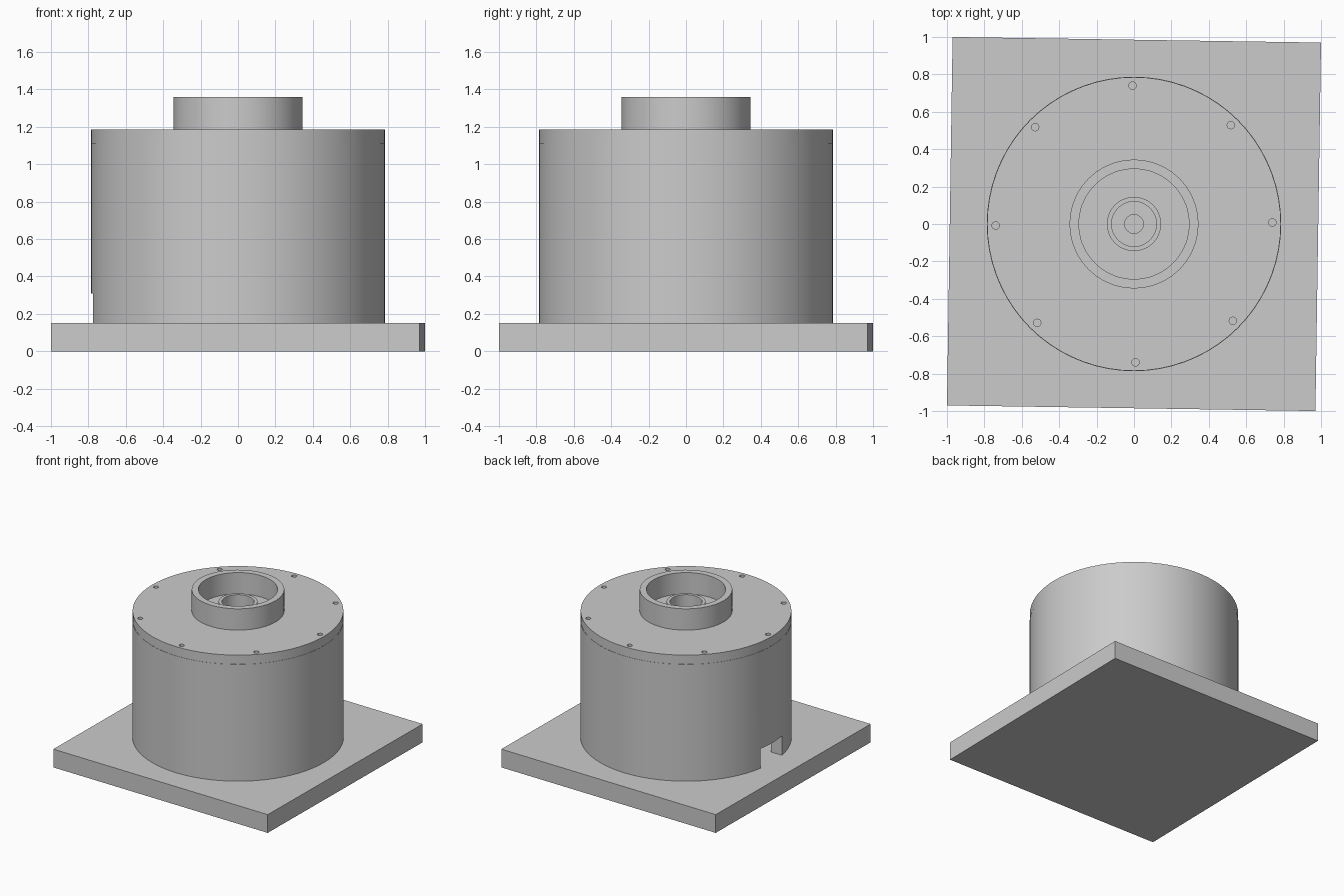
import bpy, bmesh, math

if "Cube" in bpy.data.objects:
    bpy.data.objects.remove(bpy.data.objects["Cube"], do_unlink=True)

GREY = (0.6, 0.6, 0.6, 1.0)
mat = bpy.data.materials.new("plain grey")
mat.use_nodes = True
mat.diffuse_color = GREY
mat.node_tree.nodes["Principled BSDF"].inputs["Base Color"].default_value = GREY


def make_object(name, bm):
    bmesh.ops.recalc_face_normals(bm, faces=bm.faces)
    mesh = bpy.data.meshes.new(name)
    bm.to_mesh(mesh)
    bm.free()
    mesh.materials.append(mat)
    obj = bpy.data.objects.new(name, mesh)
    bpy.context.collection.objects.link(obj)
    return obj


def lathe(name, profile, segments):
    """Revolve a closed (radius, height) profile around z."""
    bm = bmesh.new()
    rings = []
    for i in range(segments):
        a = 2 * math.pi * i / segments
        rings.append([bm.verts.new((r * math.cos(a), r * math.sin(a), z)) for r, z in profile])
    n = len(profile)
    for i in range(segments):
        p, q = rings[i], rings[(i + 1) % segments]
        for j in range(n):
            k = (j + 1) % n
            bm.faces.new((p[j], q[j], q[k], p[k]))
    return make_object(name, bm)


def tube(name, inner, outer, z0, z1, segments):
    return lathe(name, [(inner, z0), (outer, z0), (outer, z1), (inner, z1)], segments)


def box(name, size, centre, turn=0.0):
    bm = bmesh.new()
    bmesh.ops.create_cube(bm, size=1)
    for v in bm.verts:
        v.co = [c * s for c, s in zip(v.co, size)]
    obj = make_object(name, bm)
    obj.location = centre
    obj.rotation_euler.z = turn
    return obj


def cut(target, cutter):
    mod = target.modifiers.new("cut", "BOOLEAN")
    mod.operation = "DIFFERENCE"
    mod.solver = "EXACT"
    mod.object = cutter
    bpy.context.view_layer.objects.active = target
    bpy.ops.object.modifier_apply(modifier=mod.name)


def smooth(obj):
    bpy.ops.object.select_all(action="DESELECT")
    obj.select_set(True)
    bpy.context.view_layer.objects.active = obj
    bpy.ops.object.shade_smooth_by_angle(angle=math.radians(30))


# Square base plate, turned slightly
box("base_plate", (1.97, 1.97, 0.15), (0, 0, 0.075), math.radians(-0.87))

# Hollow drum, lid, collar and central bushing
drum = tube("drum_wall", 0.69, 0.787, 0.15, 1.11, 72)
lid = lathe("lid", [(0.05, 1.11), (0.785, 1.11), (0.785, 1.185), (0.12, 1.185),
                    (0.12, 1.15), (0.05, 1.15)], 72)
collar = tube("collar", 0.295, 0.345, 1.185, 1.36, 40)
bushing = tube("bushing", 0.12, 0.145, 1.185, 1.26, 40)

# Cable opening at the foot of the drum
opening = box("opening_cutter", (0.4, 0.28, 0.32), (-0.75, 0, 0.15))
cut(drum, opening)

# Ring of eight screw holes through the lid into the drum wall
bm = bmesh.new()
for i in range(8):
    a = math.radians(45 * i + 0.6)
    hole = bmesh.ops.create_cone(bm, cap_ends=True, segments=16,
                                 radius1=0.02, radius2=0.02, depth=0.25)
    bmesh.ops.translate(bm, verts=hole["verts"],
                        vec=(0.74 * math.cos(a), 0.74 * math.sin(a), 1.11))
holes = make_object("hole_cutter", bm)
cut(drum, holes)
cut(lid, holes)

for helper in (opening, holes):
    bpy.data.objects.remove(helper, do_unlink=True)
for part in (drum, lid, collar, bushing):
    smooth(part)
